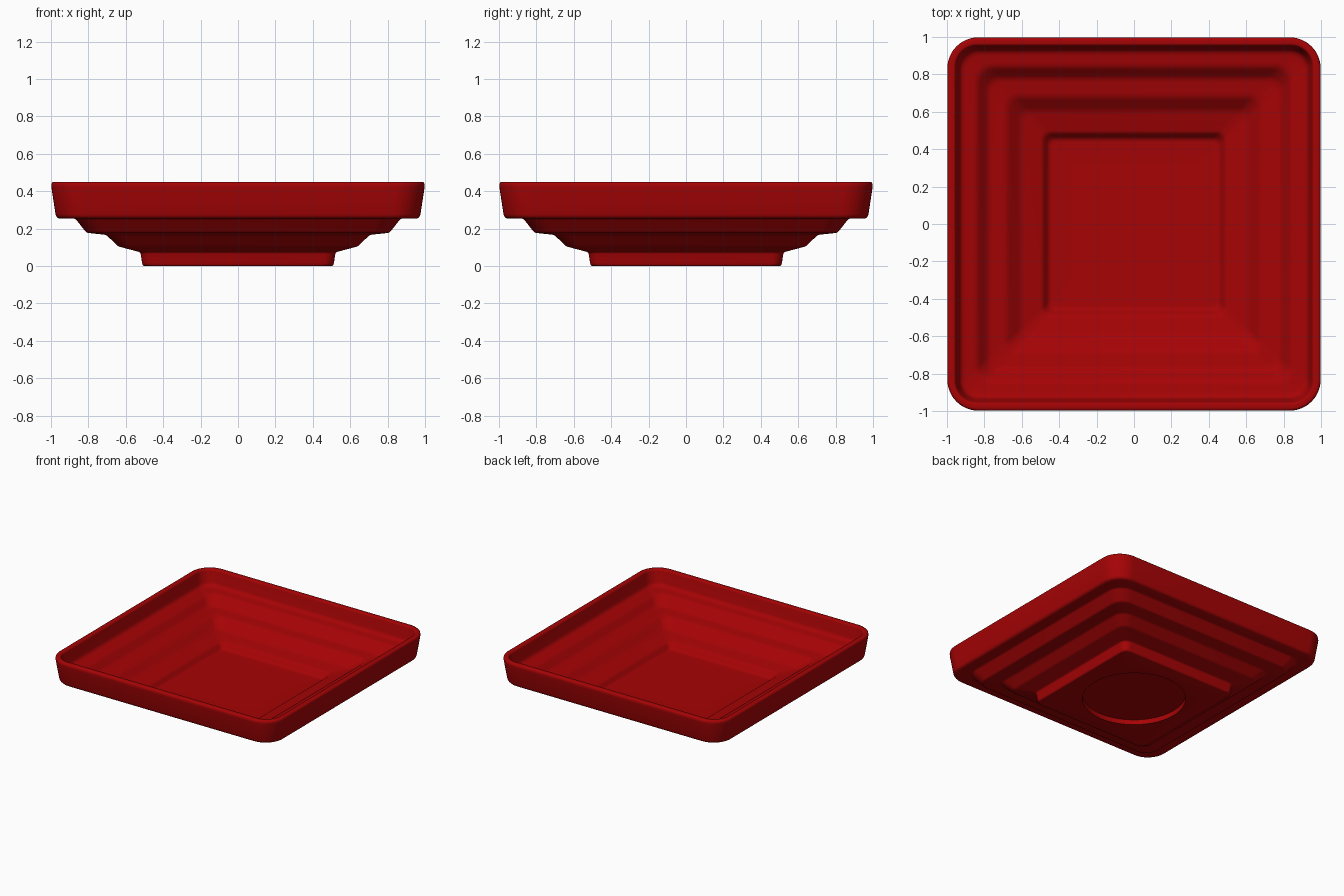
import bpy, bmesh, math
from mathutils import Vector

if "Cube" in bpy.data.objects:
    bpy.data.objects.remove(bpy.data.objects["Cube"])

CORNER_SEGS = 12

# Profile stations: half width, height, corner radius, edge softness
PROFILE = [
    # underside recess and foot
    (0.375, 0.04, 0.375, 0), (0.375, 0.0, 0.375, 0),
    (0.51, 0.0, 0.05, 0.02), (0.522, 0.074, 0.06, 0.01),
    # outer steps
    (0.64, 0.105, 0.07, 0.012), (0.705, 0.167, 0.09, 0.012),
    (0.81, 0.178, 0.10, 0.012), (0.87, 0.254, 0.12, 0.012),
    # outer wall and rim
    (0.972, 0.254, 0.15, 0.025), (1.002, 0.45, 0.17, 0.03), (0.955, 0.45, 0.115, 0.016),
    # inner wall and steps
    (0.93, 0.33, 0.10, 0.03), (0.84, 0.32, 0.085, 0.025),
    (0.78, 0.255, 0.07, 0.025), (0.68, 0.243, 0.06, 0.025),
    (0.605, 0.18, 0.05, 0.025), (0.488, 0.155, 0.045, 0.016),
    # inner floor
    (0.455, 0.11, 0.035, 0.018), (0.3, 0.11, 0.03, 0),
]


def soften(profile):
    """Round each bend of the profile with a short quadratic curve."""
    out = []
    for i, (h, z, r, soft) in enumerate(profile):
        p = Vector((h, z, r))
        if not soft:
            out.append(p)
            continue
        a, b = Vector(profile[i - 1][:3]), Vector(profile[i + 1][:3])
        a = p + (a - p).normalized() * soft
        b = p + (b - p).normalized() * soft
        for k in range(5):
            t = k / 4
            out.append(a * (1 - t) ** 2 + p * 2 * t * (1 - t) + b * t ** 2)
    return out


def rounded_square(bm, half, z, r):
    ring = []
    for q in range(4):
        mid = math.radians(45 + 90 * q)
        cx = math.copysign(half - r, math.cos(mid))
        cy = math.copysign(half - r, math.sin(mid))
        for k in range(CORNER_SEGS + 1):
            a = math.radians(90 * (q + k / CORNER_SEGS))
            ring.append(bm.verts.new((cx + r * math.cos(a), cy + r * math.sin(a), z)))
    return ring


# Loft the tray through all rings and cap both ends
bm = bmesh.new()
rings = [rounded_square(bm, *p) for p in soften(PROFILE)]
for lo, hi in zip(rings, rings[1:]):
    n = len(lo)
    for i in range(n):
        j = (i + 1) % n
        bm.faces.new((lo[i], lo[j], hi[j], hi[i]))
bm.faces.new(rings[0][::-1])
bm.faces.new(rings[-1])
bmesh.ops.remove_doubles(bm, verts=bm.verts, dist=1e-5)
bmesh.ops.recalc_face_normals(bm, faces=bm.faces)
mesh = bpy.data.meshes.new("square_tray")
bm.to_mesh(mesh)
bm.free()

tray = bpy.data.objects.new("square_tray", mesh)
bpy.context.collection.objects.link(tray)
red = bpy.data.materials.new("red_glaze")
red.diffuse_color = (0.38, 0.001, 0.0015, 1)
red.use_nodes = True
red.node_tree.nodes["Principled BSDF"].inputs["Base Color"].default_value = red.diffuse_color
mesh.materials.append(red)

bpy.context.view_layer.objects.active = tray
tray.select_set(True)
bpy.ops.object.shade_smooth_by_angle(angle=math.radians(40))
